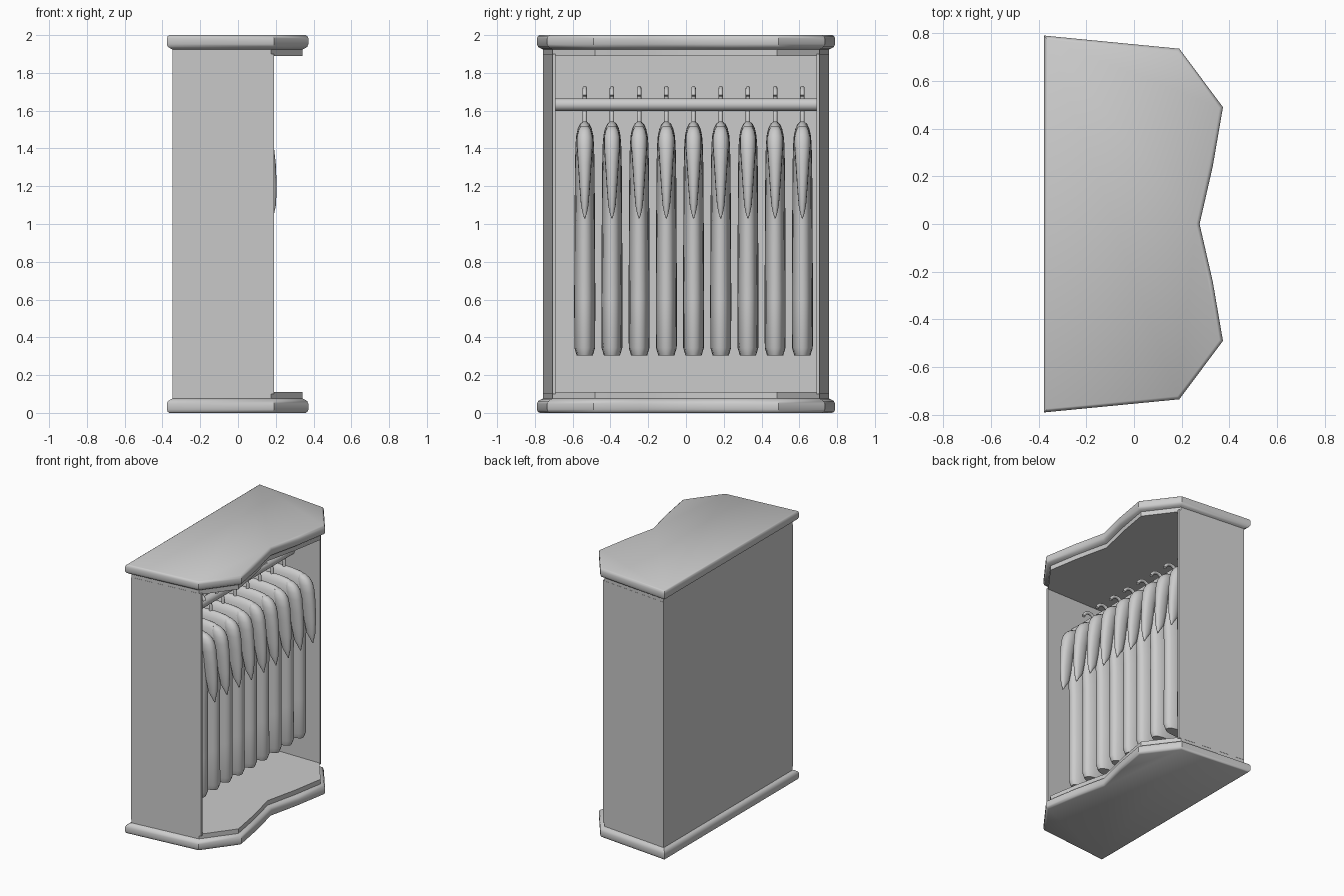
import bpy, bmesh, math
from mathutils import Vector

if "Cube" in bpy.data.objects:
    bpy.data.objects.remove(bpy.data.objects["Cube"])


def finish(name, bm, angle=35):
    bmesh.ops.recalc_face_normals(bm, faces=bm.faces)
    mesh = bpy.data.meshes.new(name)
    bm.to_mesh(mesh)
    bm.free()
    ob = bpy.data.objects.new(name, mesh)
    bpy.context.collection.objects.link(ob)
    bpy.ops.object.select_all(action='DESELECT')
    ob.select_set(True)
    bpy.context.view_layer.objects.active = ob
    bpy.ops.object.shade_smooth_by_angle(angle=math.radians(angle))
    return ob


def loft(bm, rings):
    """Skin equal-length point rings and cap both ends."""
    rows = [[bm.verts.new(p) for p in ring] for ring in rings]
    n = len(rows[0])
    for a, b in zip(rows, rows[1:]):
        for i in range(n):
            j = (i + 1) % n
            bm.faces.new((a[i], a[j], b[j], b[i]))
    bm.faces.new(rows[0][::-1])
    bm.faces.new(rows[-1])


def inset(points, d):
    """Mitred inset of a counter-clockwise outline."""
    out, n = [], len(points)
    for i in range(n):
        p = Vector(points[i])
        e1 = (p - Vector(points[i - 1])).normalized()
        e2 = (Vector(points[(i + 1) % n]) - p).normalized()
        n1, n2 = Vector((-e1.y, e1.x)), Vector((-e2.y, e2.x))
        out.append(p + (n1 + n2) * d / (1 + n1.dot(n2)))
    return out


def oval(cx, cy, z, hx, hy, power=2.6, n=20):
    """Rounded horizontal cross-section."""
    ring = []
    for i in range(n):
        c, s = math.cos(2 * math.pi * i / n), math.sin(2 * math.pi * i / n)
        ring.append((cx + hx * math.copysign(abs(c) ** (2 / power), c),
                     cy + hy * math.copysign(abs(s) ** (2 / power), s), z))
    return ring


def tube(bm, path, r, n=10):
    """Round tube along a path lying in an xz plane."""
    rings = []
    for i, p in enumerate(path):
        t = (path[min(i + 1, len(path) - 1)] - path[max(i - 1, 0)]).normalized()
        u = Vector((0, 1, 0))
        if abs(t.y) > 0.9:
            u = Vector((1, 0, 0))
        v = t.cross(u)
        rings.append([p + r * (u * math.cos(2 * math.pi * k / n) + v * math.sin(2 * math.pi * k / n))
                      for k in range(n)])
    loft(bm, rings)


# Top and bottom plates: wavy-fronted outline with a rounded rim and a stepped lip
half = [(0.275, 0), (0.33, 0.24), (0.373, 0.49), (0.19, 0.735), (-0.377, 0.79)]
outline = half + [(x, -y) for x, y in half[:0:-1]]
profile = [(0, 0.014), (0.006, 0.005), (0.018, 0), (0.048, 0), (0.062, 0.006),
           (0.07, 0.018), (0.076, 0.03), (0.11, 0.03)]
for name, flip in (("bottom_plate", False), ("top_plate", True)):
    bm = bmesh.new()
    loft(bm, [[(p.x, p.y, 2 - z if flip else z) for p in inset(outline, d)] for z, d in profile])
    finish(name, bm)

# Cabinet shell: U-shaped walls, open toward +x
wall = [(-0.347, -0.758), (0.19, -0.706), (0.19, -0.69), (-0.33, -0.69)]
wall += [(x, -y) for x, y in wall[::-1]]
bm = bmesh.new()
loft(bm, [[(x, y, z) for x, y in wall] for z in (0.1, 1.9)])
finish("cabinet_walls", bm)

# Clothes rail
RX, RZ = -0.05, 1.632
bm = bmesh.new()
tube(bm, [Vector((RX, -0.69, RZ)), Vector((RX, 0.69, RZ))], 0.033, 20)
finish("clothes_rail", bm)

# Garment sections: (z, half depth, half thickness)
torso = [(0.305, 0.155, 0.043), (0.345, 0.17, 0.055), (0.6, 0.168, 0.056), (1.0, 0.168, 0.054),
         (1.3, 0.18, 0.052), (1.42, 0.205, 0.049), (1.47, 0.205, 0.045), (1.505, 0.18, 0.037),
         (1.53, 0.14, 0.025), (1.542, 0.07, 0.01)]
# Sleeve sections: (z, centre offset, half depth, half thickness)
sleeve = [(1.03, 0.234, 0.003, 0.003), (1.06, 0.228, 0.014, 0.012), (1.1, 0.218, 0.033, 0.02),
          (1.2, 0.21, 0.045, 0.028), (1.32, 0.2, 0.05, 0.036), (1.41, 0.187, 0.053, 0.042),
          (1.46, 0.172, 0.055, 0.042), (1.495, 0.155, 0.05, 0.034), (1.52, 0.135, 0.035, 0.02)]

for i in range(9):
    y = -0.536 + 0.144 * i
    # Hanging garment with two sleeves
    bm = bmesh.new()
    loft(bm, [oval(RX, y, z, hx, hy) for z, hx, hy in torso])
    for s in (-1, 1):
        loft(bm, [oval(RX + s * c, y, z, hx, hy, 2.2, 16) for z, c, hx, hy in sleeve])
    finish(f"garment_{i + 1}", bm, 50)

    # Hanger hook looping over the rail
    path = [Vector((RX, y, 1.5)), Vector((RX, y, 1.575))]
    for k in range(11):
        a = math.radians(-110 - 23.5 * k)
        path.append(Vector((RX + 0.052 * math.cos(a), y, 1.665 + 0.054 * math.sin(a))))
    bm = bmesh.new()
    tube(bm, path, 0.012)
    finish(f"hanger_hook_{i + 1}", bm, 50)
